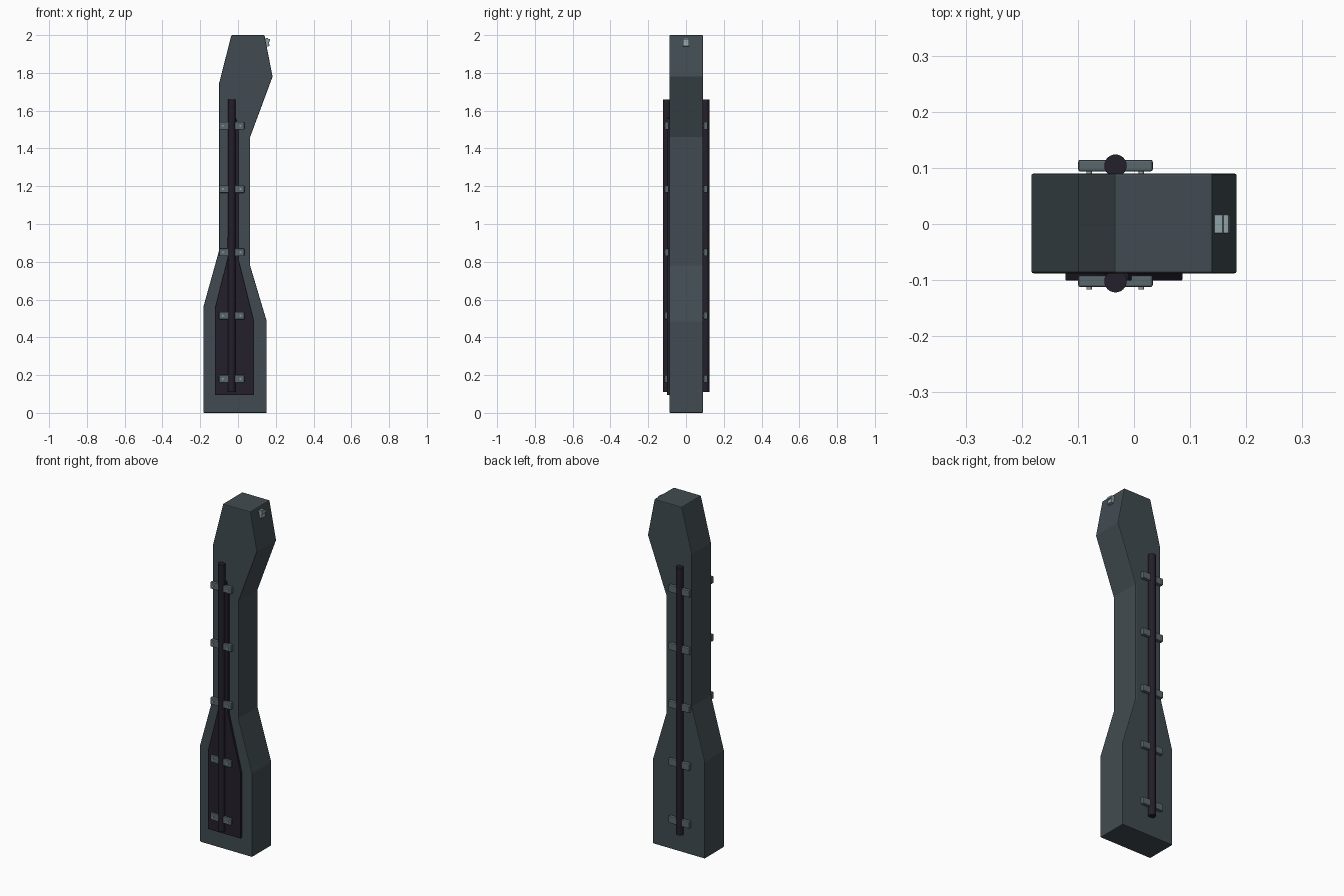
import bpy, bmesh, math
from mathutils import Vector

cube = bpy.data.objects.get("Cube")
if cube:
    bpy.data.objects.remove(cube, do_unlink=True)


def material(name, rgb):
    m = bpy.data.materials.new(name)
    m.use_nodes = True
    m.diffuse_color = (*rgb, 1)
    m.node_tree.nodes["Principled BSDF"].inputs["Base Color"].default_value = (*rgb, 1)
    return m


SLATE = material("slate grey", (0.053, 0.071, 0.082))
DARK = material("dark violet", (0.017, 0.014, 0.024))
STEEL = material("steel grey", (0.10, 0.135, 0.15))
PALE = material("pale steel", (0.27, 0.35, 0.38))


def finish(obj, mat, bevel=0.0):
    obj.data.materials.append(mat)
    if bevel:
        mod = obj.modifiers.new("soft edges", 'BEVEL')
        mod.width = bevel
        mod.segments = 2
        mod.limit_method = 'ANGLE'
        mod.angle_limit = math.radians(40)
    return obj


def prism(name, outline, y0, y1, mat, bevel=0.0):
    """Extrude an x-z outline from y0 to y1."""
    bm = bmesh.new()
    face = bm.faces.new([bm.verts.new((x, y0, z)) for x, z in outline])
    ext = bmesh.ops.extrude_face_region(bm, geom=[face])
    moved = [v for v in ext["geom"] if isinstance(v, bmesh.types.BMVert)]
    bmesh.ops.translate(bm, verts=moved, vec=(0, y1 - y0, 0))
    bmesh.ops.recalc_face_normals(bm, faces=bm.faces)
    mesh = bpy.data.meshes.new(name)
    bm.to_mesh(mesh)
    bm.free()
    obj = bpy.data.objects.new(name, mesh)
    bpy.context.collection.objects.link(obj)
    return finish(obj, mat, bevel)


def box(name, loc, size, mat, bevel=0.0, tilt=0.0):
    bpy.ops.mesh.primitive_cube_add(size=1, location=loc, rotation=(0, tilt, 0))
    obj = bpy.context.object
    obj.name = name
    for v in obj.data.vertices:
        v.co *= Vector(size)
    return finish(obj, mat, bevel)


def cylinder(name, loc, radius, length, mat, sides, turn=0.0):
    bpy.ops.mesh.primitive_cylinder_add(vertices=sides, radius=radius, depth=length,
                                        location=loc, rotation=(turn, 0, 0))
    obj = bpy.context.object
    obj.name = name
    bpy.ops.object.shade_smooth_by_angle(angle=math.radians(40))
    return finish(obj, mat)


# Main body
prism("body", [(-0.183, 0), (0.152, 0), (0.152, 0.485), (0.064, 0.78), (0.064, 1.46),
               (0.183, 1.78), (0.14, 2), (-0.035, 2), (-0.1, 1.745), (-0.1, 0.86),
               (-0.183, 0.562)], -0.088, 0.09, SLATE, 0.004)

# Raised front plate with a narrow strip running up behind the rod
prism("front_plate", [(-0.122, 0.095), (0.086, 0.095), (0.086, 0.48), (0.006, 0.8),
                      (0.006, 1.5), (-0.01, 1.56), (-0.05, 1.56), (-0.055, 0.82),
                      (-0.122, 0.555)], -0.101, -0.085, DARK, 0.002)

# Rods with their clamps and pins on both faces
ROD_X = -0.033
for side, y in (("front", -0.102), ("back", 0.104)):
    cylinder(f"{side}_rod", (ROD_X, y, 0.885), 0.02, 1.55, DARK, 24)
    for i in range(5):
        z = 0.18 + i * 0.335
        box(f"{side}_clamp_{i + 1}", (ROD_X, y, z), (0.133, 0.021, 0.04), STEEL, 0.004)
        for part, dx in (("right", -0.047), ("left", 0.046)):
            cylinder(f"{side}_{part}_pin_{i + 1}", (ROD_X + dx, y - 0.005, z),
                     0.005, 0.02, PALE, 10, math.pi / 2)

# Small catch on the slanted upper edge
slant = -math.atan2(0.043, 0.22)
box("catch_block", (0.154, 0, 1.962), (0.018, 0.034, 0.044), PALE, 0.002, slant)
box("catch_lip", (0.162, 0, 1.972), (0.016, 0.034, 0.014), PALE, 0.002, slant)
